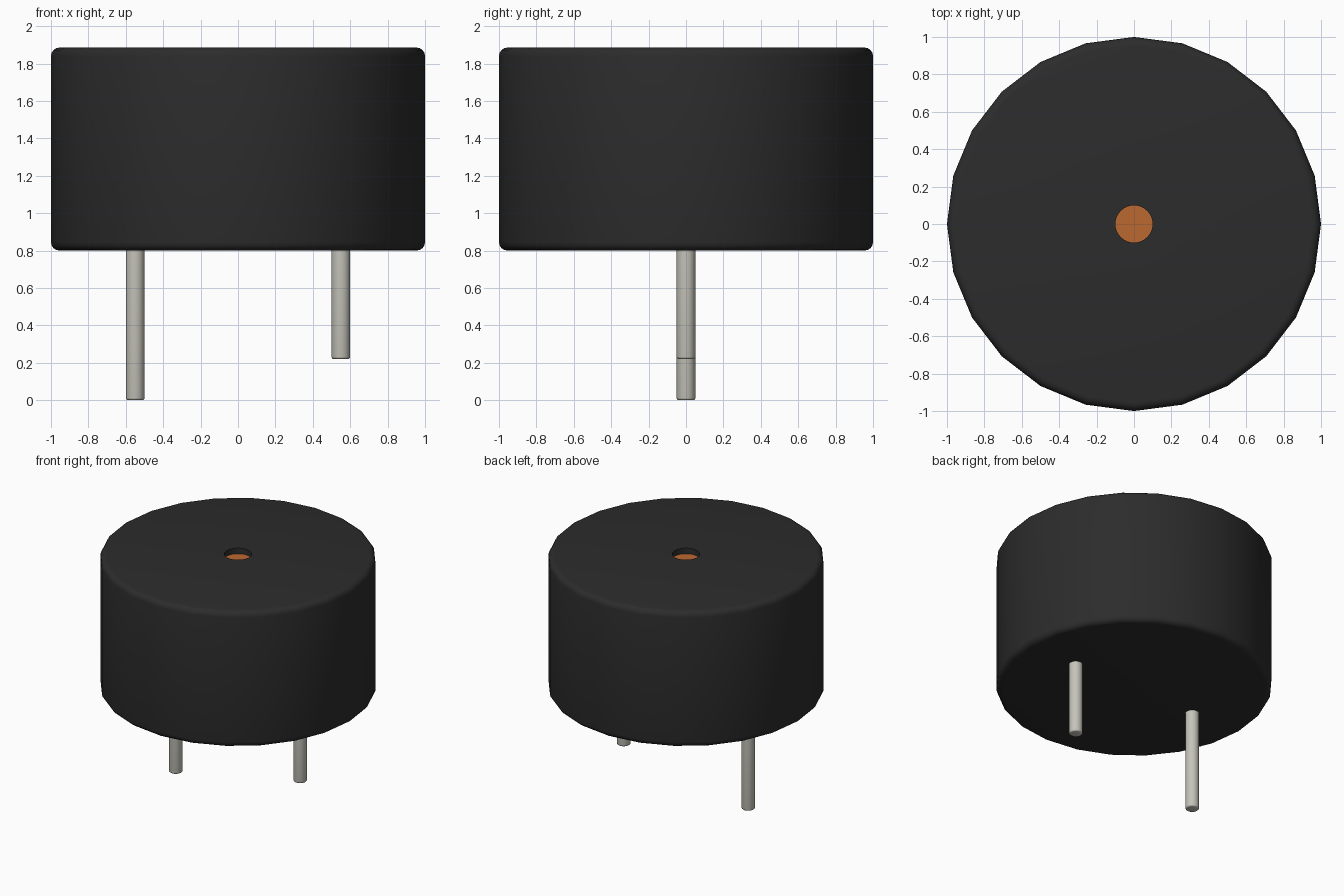
import bpy, bmesh, math

if "Cube" in bpy.data.objects:
    bpy.data.objects.remove(bpy.data.objects["Cube"])

BODY_R, BODY_Z0, BODY_Z1 = 1.0, 0.80, 1.885
ROUND, HOLE_R, HOLE_DEPTH = 0.045, 0.10, 0.045
PIN_R, PIN_X = 0.05, 0.55


def material(name, rgb):
    mat = bpy.data.materials.new(name)
    mat.diffuse_color = (*rgb, 1.0)
    mat.use_nodes = True
    mat.node_tree.nodes["Principled BSDF"].inputs["Base Color"].default_value = mat.diffuse_color
    return mat


def arc(cr, cz, r, a0, a1, steps=4):
    """Quarter-round profile points (radius, height)."""
    angles = [math.radians(a0 + (a1 - a0) * i / steps) for i in range(steps + 1)]
    return [(cr + r * math.cos(a), cz + r * math.sin(a)) for a in angles]


def lathe(name, profile, segments, mat, x=0.0):
    """Revolve a (radius, height) profile about z; profile ends are capped on the axis."""
    bm = bmesh.new()
    rings = []
    for r, z in profile:
        rings.append([bm.verts.new((r * math.cos(2 * math.pi * i / segments),
                                    r * math.sin(2 * math.pi * i / segments), z))
                      for i in range(segments)])
    for low, high in zip(rings, rings[1:]):
        for i in range(segments):
            j = (i + 1) % segments
            bm.faces.new((low[i], low[j], high[j], high[i]))
    bm.faces.new(rings[0][::-1])
    bm.faces.new(rings[-1])
    bmesh.ops.recalc_face_normals(bm, faces=bm.faces)
    mesh = bpy.data.meshes.new(name)
    bm.to_mesh(mesh)
    bm.free()
    mesh.materials.append(mat)
    obj = bpy.data.objects.new(name, mesh)
    obj.location.x = x
    bpy.context.collection.objects.link(obj)
    bpy.ops.object.select_all(action='DESELECT')
    obj.select_set(True)
    bpy.context.view_layer.objects.active = obj
    bpy.ops.object.shade_smooth_by_angle(angle=math.radians(35))
    return obj


black = material("black_plastic", (0.025, 0.025, 0.025))
copper = material("copper", (0.50, 0.14, 0.03))
metal = material("pin_metal", (0.56, 0.55, 0.49))

# Housing with rounded rims and a sound hole sunk into the top
inner = BODY_R - ROUND
floor_z = BODY_Z1 - HOLE_DEPTH
housing = (arc(inner, BODY_Z0 + ROUND, ROUND, -90, 0)
           + arc(inner, BODY_Z1 - ROUND, ROUND, 0, 90)
           + [(HOLE_R, BODY_Z1), (HOLE_R, floor_z - 0.01)])
lathe("housing", housing, 24, black)

# Diaphragm seen at the bottom of the hole
lathe("diaphragm", [(HOLE_R, floor_z - 0.009), (HOLE_R, floor_z)], 24, copper)

# Contact pins, one longer than the other
for name, x, bottom in (("long_pin", -PIN_X, 0.0), ("short_pin", PIN_X, 0.22)):
    tip = arc(PIN_R - 0.012, bottom + 0.012, 0.012, -90, 0, 3)
    lathe(name, tip + [(PIN_R, BODY_Z0 + 0.02)], 24, metal, x)
